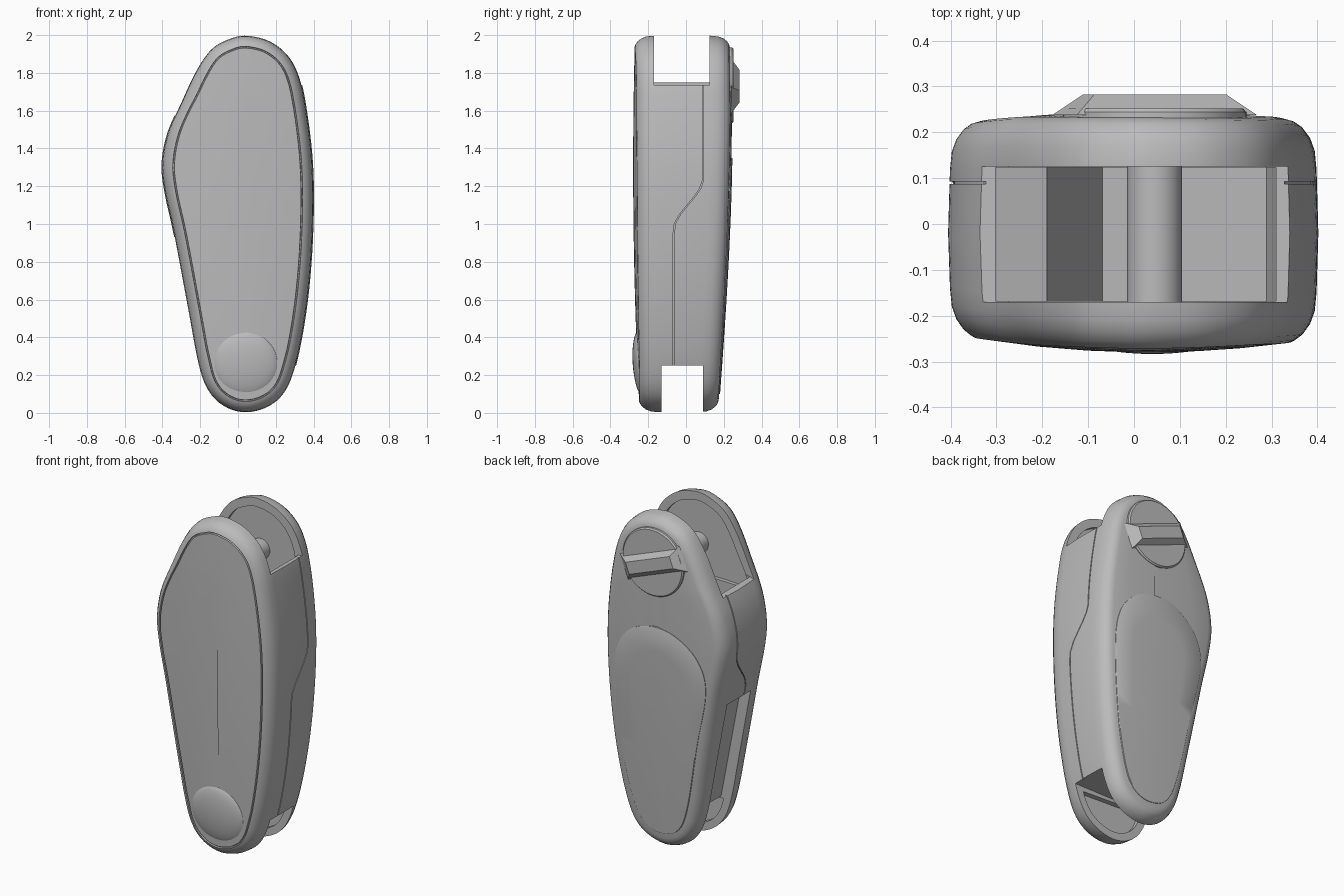
import bpy, bmesh, math
from mathutils import Vector

if "Cube" in bpy.data.objects:
    bpy.data.objects.remove(bpy.data.objects["Cube"])

grey = bpy.data.materials.new("plain grey")
grey.use_nodes = True
grey.diffuse_color = (0.5, 0.5, 0.5, 1)
grey.node_tree.nodes["Principled BSDF"].inputs["Base Color"].default_value = (0.5, 0.5, 0.5, 1)


def spline(ctrl, steps=6):
    """Closed smooth curve through control points (x, z)."""
    out, n = [], len(ctrl)
    for i in range(n):
        a, b, c, d = (Vector(ctrl[(i + k) % n]) for k in (-1, 0, 1, 2))
        for s in range(steps):
            t = s / steps
            out.append(0.5 * (2 * b + (c - a) * t + (2 * a - 5 * b + 4 * c - d) * t ** 2
                              + (3 * b - a - 3 * c + d) * t ** 3))
    return out


def front_y(x, z):
    return -0.28 + 0.035 * ((z - 1.3) / 1.3) ** 2 + 0.22 * (x - 0.03) ** 2


def back_y(x, z):
    rise = math.sin(min(z, 1.6) / 1.6 * math.pi / 2)
    return 0.168 + 0.075 * rise - 0.03 * max(0, z - 1.6) - 0.12 * (x - 0.03) ** 2


def inset(points, d=0.0, fraction=0.0, low=0.33, high=1.62):
    """Move points toward a vertical spine by a distance or a fraction."""
    out = []
    for p in points:
        v = Vector((0.03, min(max(p.y, low), high))) - p
        out.append(p + v * (fraction or d / v.length))
    return out


def loft(name, rings, cyclic=False):
    bm = bmesh.new()
    rows = [[bm.verts.new(v) for v in r] for r in rings]
    pairs = list(zip(rows, rows[1:])) + ([(rows[-1], rows[0])] if cyclic else [])
    for a, b in pairs:
        for i in range(len(a)):
            j = (i + 1) % len(a)
            bm.faces.new((a[i], a[j], b[j], b[i]))
    if not cyclic:
        bm.faces.new(rows[0])
        bm.faces.new(rows[-1])
    bmesh.ops.recalc_face_normals(bm, faces=bm.faces)
    mesh = bpy.data.meshes.new(name)
    bm.to_mesh(mesh)
    bm.free()
    mesh.materials.append(grey)
    obj = bpy.data.objects.new(name, mesh)
    bpy.context.collection.objects.link(obj)
    return obj


def prism(name, points, y0, y1):
    return loft(name, [[(p[0], y, p[1]) for p in points] for y in (y0, y1)])


def activate(obj):
    bpy.ops.object.select_all(action='DESELECT')
    obj.select_set(True)
    bpy.context.view_layer.objects.active = obj


def cut(target, cutter):
    cutter.hide_render = True
    mod = target.modifiers.new("cut", 'BOOLEAN')
    mod.operation, mod.solver, mod.object = 'DIFFERENCE', 'EXACT', cutter
    activate(target)
    bpy.ops.object.modifier_apply(modifier=mod.name)
    bpy.data.objects.remove(cutter)


def smooth(obj, degrees=32):
    activate(obj)
    bpy.ops.object.shade_smooth_by_angle(angle=math.radians(degrees))


# Body outline
outline = spline([
    (0.04, 0), (-0.07, 0.03), (-0.155, 0.11), (-0.21, 0.25), (-0.267, 0.55), (-0.34, 0.94),
    (-0.39, 1.17), (-0.405, 1.32), (-0.375, 1.48), (-0.305, 1.64), (-0.225, 1.81),
    (-0.14, 1.93), (-0.04, 1.985), (0.05, 2.0), (0.17, 1.97), (0.27, 1.89), (0.33, 1.77),
    (0.365, 1.6), (0.395, 1.35), (0.402, 1.1), (0.39, 0.8), (0.36, 0.52), (0.31, 0.26),
    (0.25, 0.11), (0.16, 0.03)])

# Body shell: domed faces, rounded rim, narrow groove round the front panel
rings = []
rim = [(0.05, 0.004), (0.034, 0.014), (0.018, 0.034), (0.008, 0.06), (0.004, 0.1)]
groove = [(0.069, 0), (0.067, 0.01), (0.062, 0.01), (0.06, 0)]
for f in (0.92, 0.7, 0.45):
    rings.append([(p.x, front_y(*p), p.y) for p in inset(outline, fraction=f)])
for d, off in groove + rim:
    rings.append([(p.x, front_y(*p) + off, p.y) for p in inset(outline, d)])
rings.append([(p.x, -0.02, p.y) for p in outline])
for d, off in rim[::-1] + [(0.07, 0)]:
    rings.append([(p.x, back_y(*p) - off, p.y) for p in inset(outline, d)])
for f in (0.45, 0.7, 0.92):
    rings.append([(p.x, back_y(*p), p.y) for p in inset(outline, fraction=f)])
body = loft("body_shell", rings)

# Open slot across the top, slanting down to one side
cut(body, prism("top_slot", [(-0.6, 2.2), (0.6, 2.2), (0.6, 1.77), (0.3, 1.73), (-0.6, 1.51)],
                -0.17, 0.125))

# Inner chamber, with a stepped wall behind the side window
chamber = [Vector((p.x + (0.13 if p.x < 0 and p.y < 1.0 else 0), p.y))
           for p in inset(outline, 0.03) if 0.3 < p.y < 1.9]
cut(body, prism("chamber", chamber, -0.168, 0.123))

# Lipped pockets at both ends
cut(body, prism("top_pocket", [p for p in inset(outline, 0.055) if p.y > 1.5], -0.19, 0.15))
cut(body, prism("bottom_pocket", [p for p in inset(outline, 0.05) if p.y < 0.24], -0.16, 0.115))

# Bottom slot running up into the side window
cut(body, prism("side_window", [(-0.6, -0.2), (0.6, -0.2), (0.6, 0.25), (-0.14, 0.25),
                                (-0.27, 0.93), (-0.6, 0.93)], -0.13, 0.09))


# Stepped seam between the two halves
def seam_y(z):
    t = min(max((z - 0.97) / 0.27, 0), 1)
    return -0.065 + 0.155 * t * t * (3 - 2 * t)


seam = [[(p.x, seam_y(q.y) + w, p.y) for p, q in zip(inset(outline, d), outline)]
        for d, w in ((-0.02, -0.003), (-0.02, 0.003), (0.012, 0.003), (0.012, -0.003))]
cut(body, loft("seam", seam, cyclic=True))
smooth(body)

# Raised back panel
panel = spline([(0.04, 0.1), (-0.08, 0.15), (-0.15, 0.33), (-0.22, 0.7), (-0.285, 1.03),
                (-0.24, 1.21), (-0.11, 1.32), (0.04, 1.35), (0.19, 1.3), (0.29, 1.17),
                (0.315, 0.95), (0.28, 0.55), (0.22, 0.27), (0.15, 0.14)])
layers = [(0.0, -0.02), (0.0, 0.003), (0.012, 0.005), (0.4, 0.005), (0.7, 0.005), (0.92, 0.005)]
back_panel = loft("back_panel", [
    [(p.x, back_y(*p) + h, p.y) for p in inset(panel, fraction=f, low=0.35, high=1.0)]
    for f, h in layers])
smooth(back_panel)

# Thumb bump on the front
bpy.ops.mesh.primitive_uv_sphere_add(segments=40, ring_count=20, location=(0.04, -0.238, 0.26))
bump = bpy.context.object
bump.name = "thumb_bump"
bump.scale = (0.175, 0.044, 0.175)
bump.rotation_euler.x = math.radians(4)
bump.data.materials.append(grey)
smooth(bump, 60)


# Cross pin and dial, both turned on the y axis
def disc(name, x, z, radii):
    turns = [i * math.tau / 48 for i in range(48)]
    obj = loft(name, [[(x + r * math.cos(a), y, z + r * math.sin(a)) for a in turns]
                      for r, y in radii])
    smooth(obj)


disc("cross_pin", 0.045, 1.69, [(0.06, -0.2), (0.06, 0.16)])
disc("dial", 0.045, 1.735, [(0.2, 0.2), (0.2, 0.244), (0.193, 0.252)])

# Tapered grip bar across the dial
c, s = math.cos(math.radians(21)), math.sin(math.radians(21))
grip = []
for hu, hv, y in ((0.21, 0.075, 0.238), (0.155, 0.035, 0.282)):
    grip.append([(0.045 + u * c + v * s, y, 1.73 - u * s + v * c)
                 for u, v in ((-hu, -hv), (hu, -hv), (hu, hv), (-hu, hv))])
loft("dial_grip", grip)
